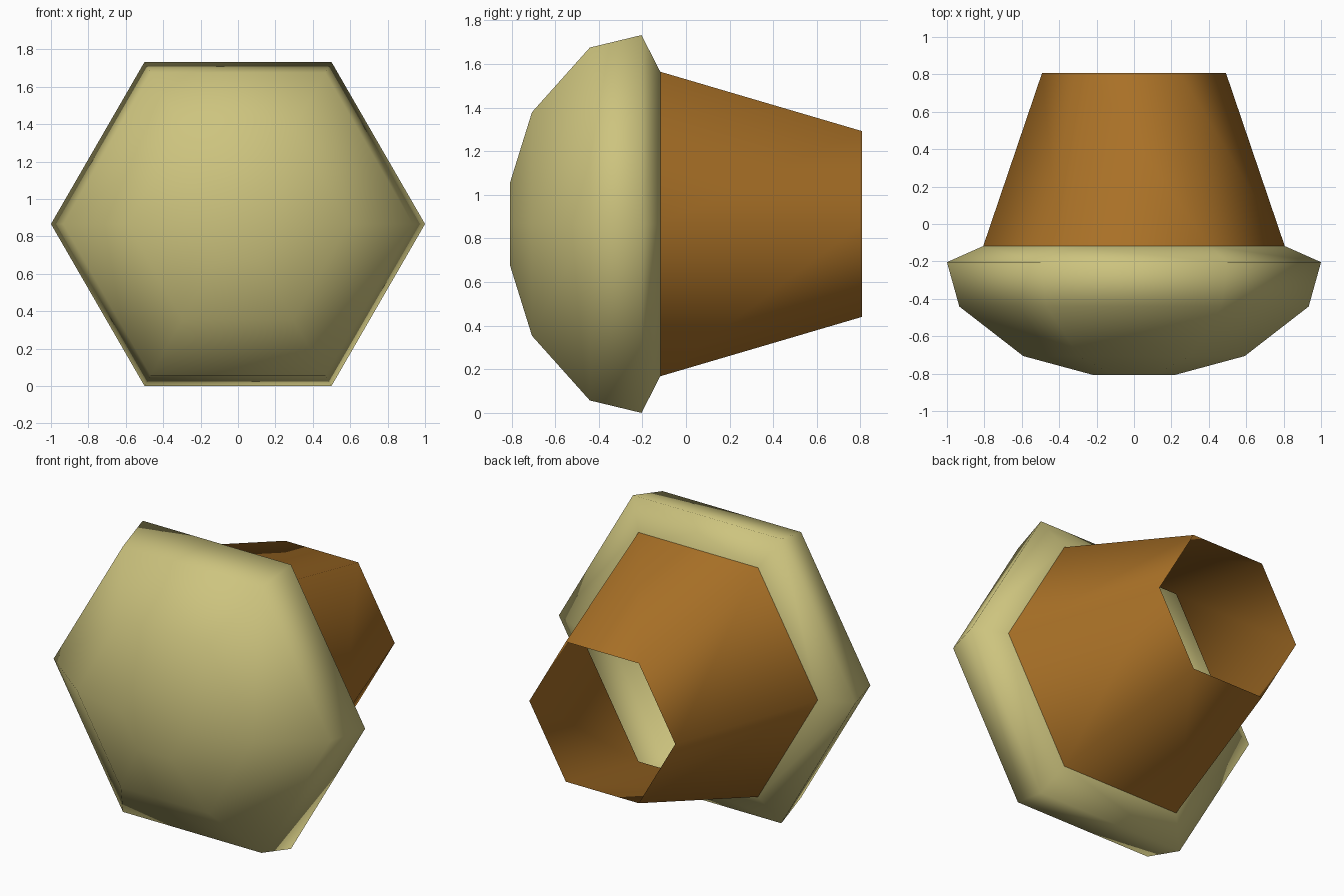
import bpy, bmesh, math

if "Cube" in bpy.data.objects:
    bpy.data.objects.remove(bpy.data.objects["Cube"])

SIDES = 6
CENTRE_Z = math.sqrt(3) / 2


def material(name, rgb):
    m = bpy.data.materials.new(name)
    m.diffuse_color = (*rgb, 1)
    m.use_nodes = True
    m.node_tree.nodes["Principled BSDF"].inputs["Base Color"].default_value = m.diffuse_color
    return m


def lathe(name, profile, mat, close_start=False):
    """Six-sided open shell around the y axis from (y, radius) rings."""
    bm = bmesh.new()
    rings = []
    for y, r in profile:
        angles = [2 * math.pi * i / SIDES for i in range(SIDES)]
        rings.append([bm.verts.new((r * math.cos(a), y, CENTRE_Z + r * math.sin(a)))
                      for a in angles])
    for a, b in zip(rings, rings[1:]):
        for i in range(SIDES):
            j = (i + 1) % SIDES
            bm.faces.new((a[i], b[i], b[j], a[j]))
    if close_start:
        bm.faces.new(rings[0])
    # normals point away from the axis, and forward on the front face
    for f in bm.faces:
        f.smooth = True
        f.normal_update()
        c = f.calc_center_median()
        out = f.normal.x * c.x + f.normal.z * (c.z - CENTRE_Z) + f.normal.y * (c.y + 0.3)
        if out < 0:
            f.normal_flip()
    me = bpy.data.meshes.new(name)
    bm.to_mesh(me)
    bm.free()
    me.materials.append(mat)
    ob = bpy.data.objects.new(name, me)
    bpy.context.collection.objects.link(ob)
    return ob


# Domed cap, open at the back where the stem joins
lathe("cap", [(-0.806, 0.222), (-0.706, 0.592), (-0.441, 0.934),
              (-0.204, 1.0), (-0.118, 0.806)],
      material("pale yellow", (0.61, 0.55, 0.21)), close_start=True)

# Tapered hollow stem, open at both ends
lathe("stem", [(-0.118, 0.806), (0.806, 0.492)],
      material("brown", (0.40, 0.165, 0.02)))
